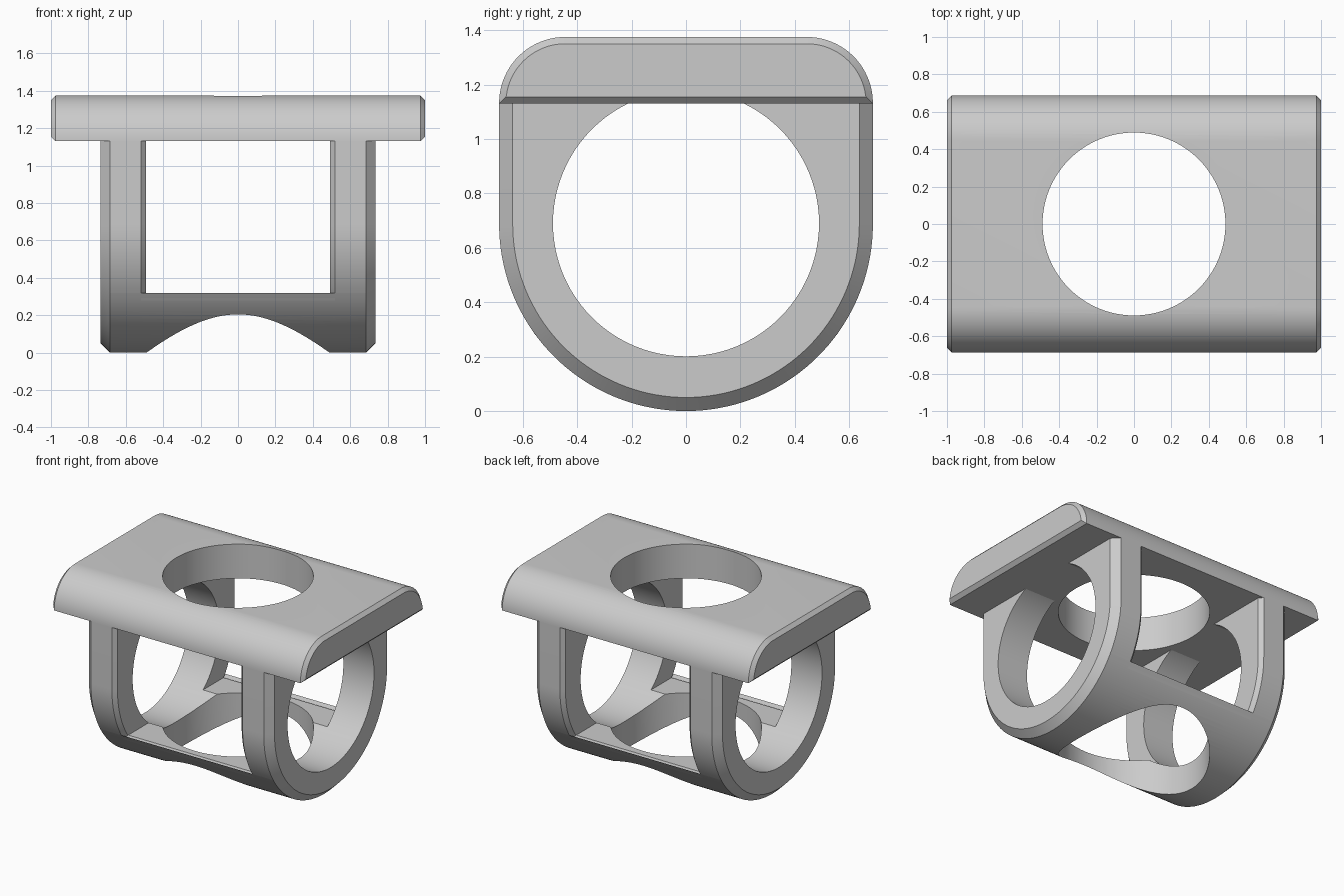
import bpy, bmesh
from math import pi, sin, cos, radians

if "Cube" in bpy.data.objects:
    bpy.data.objects.remove(bpy.data.objects["Cube"])

R, MID = 0.687, 1.13      # outer radius of the frame, height of the plate underside


def arc(cy, cz, r, a0, a1, n):
    angles = [radians(a0 + (a1 - a0) * i / n) for i in range(n + 1)]
    return [(cy + r * cos(a), cz + r * sin(a)) for a in angles]


def frame_profile(d):
    # U shape, inset by d except along its top
    return [(-R + d, MID)] + arc(0, R, R - d, 180, 360, 72) + [(R - d, MID)]


def plate_profile(d):
    # flat slab with rounded upper corners, inset by d all round
    r = 0.243
    y, z = R - r, 1.375 - r
    return ([(-R + d, MID + d), (R - d, MID + d)] + arc(y, z, r - d, 2 if d == 0 else 4, 90, 20)
            + arc(-y, z, r - d, 90, 178 if d == 0 else 176, 20)) if d == 0 else (
            [(-R + d, MID + d), (R - d, MID + d)] + arc(y, z, r - d, 7, 90, 20)
            + arc(-y, z, r - d, 90, 173, 20))


def chamfered_prism(name, profile, half, c):
    # loft the profile along x, with chamfered ends
    bm = bmesh.new()
    rings = [[bm.verts.new((x, y, z)) for y, z in profile(d)]
             for x, d in ((-half, c), (-half + c, 0), (half - c, 0), (half, c))]
    n = len(rings[0])
    for a, b in zip(rings, rings[1:]):
        for i in range(n):
            j = (i + 1) % n
            bm.faces.new((a[i], a[j], b[j], b[i]))
    bm.faces.new(rings[0])
    bm.faces.new(rings[-1])
    bmesh.ops.recalc_face_normals(bm, faces=bm.faces)
    me = bpy.data.meshes.new(name)
    bm.to_mesh(me)
    bm.free()
    ob = bpy.data.objects.new(name, me)
    bpy.context.collection.objects.link(ob)
    return ob


def cut(ob, cutter):
    mod = ob.modifiers.new("cut", 'BOOLEAN')
    mod.operation, mod.solver, mod.object = 'DIFFERENCE', 'EXACT', cutter
    bpy.context.view_layer.objects.active = ob
    bpy.ops.object.modifier_apply(modifier=mod.name)


def bore(name, loc, rot):
    bpy.ops.mesh.primitive_cylinder_add(vertices=96, radius=0.489, depth=4, location=loc, rotation=rot)
    bpy.context.object.name = name
    return bpy.context.object


# main parts
frame = chamfered_prism("ring_frame", frame_profile, 0.735, 0.05)
plate = chamfered_prism("top_plate", plate_profile, 1.0, 0.025)

# cutters: front-to-back window, side bore, vertical bore
bpy.ops.mesh.primitive_cube_add(size=1, location=(0, 0, 0.31 + 0.75))
window = bpy.context.object
window.name = "window_cutter"
window.scale = (0.984, 3, 1.5)
side_bore = bore("side_bore_cutter", (0, 0, 0.69), (0, pi / 2, 0))
top_bore = bore("vertical_bore_cutter", (0, 0, 0.7), (0, 0, 0))

cut(frame, window)

# chamfer the outer rim of both window openings
bm = bmesh.new()
bm.from_mesh(frame.data)
rim = []
for e in bm.edges:
    a, b = (v.co for v in e.verts)
    if (max(abs(a.x), abs(b.x)) < 0.5 and min(abs(a.y), abs(b.y)) > 0.5 and a.y * b.y > 0
            and min(a.z, b.z) < MID - 0.01 and len(e.link_faces) == 2
            and e.calc_face_angle(0) > radians(30)):
        rim.append(e)
bmesh.ops.bevel(bm, geom=rim, offset=0.036, offset_type='WIDTH', segments=1,
                affect='EDGES', profile=0.5)
bm.to_mesh(frame.data)
bm.free()

cut(frame, side_bore)
cut(frame, top_bore)
cut(plate, top_bore)

for cutter in (window, side_bore, top_bore):
    bpy.data.objects.remove(cutter)

# smooth curves, crisp edges
bpy.ops.object.select_all(action='DESELECT')
for ob in (frame, plate):
    ob.select_set(True)
    bpy.context.view_layer.objects.active = ob
bpy.ops.object.shade_smooth_by_angle(angle=radians(25))
